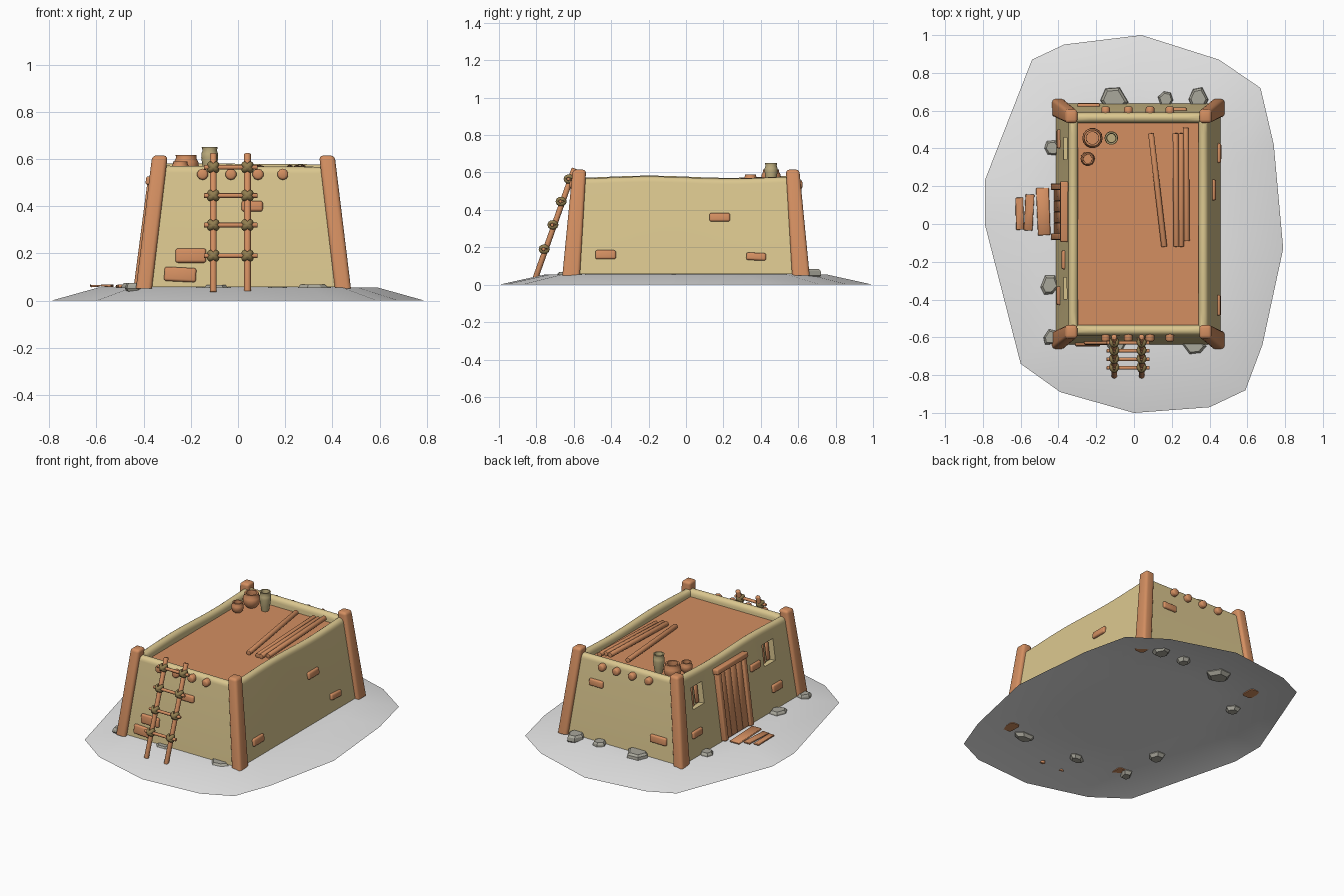
import bpy, bmesh, math, random
from mathutils import Matrix, Vector

if "Cube" in bpy.data.objects:
    bpy.data.objects.remove(bpy.data.objects["Cube"])

random.seed(4)
CX = 0.023  # the house sits slightly right of the centre


def material(name, r, g, b):
    m = bpy.data.materials.new(name)
    lin = [((c / 255 + 0.055) / 1.055) ** 2.4 for c in (r, g, b)]
    m.diffuse_color = (*lin, 1)
    m.use_nodes = True
    m.node_tree.nodes["Principled BSDF"].inputs["Base Color"].default_value = m.diffuse_color
    return m


PLASTER = material("tan plaster", 219, 199, 143)
CLAY = material("terracotta brown", 212, 143, 97)
GROUND = material("pale grey ground", 231, 231, 231)
ROCK = material("grey stone", 170, 168, 156)
ROPE = material("olive rope", 146, 126, 80)
POT = material("dull tan pottery", 190, 174, 126)


def smooth(ob, degrees):
    bpy.ops.object.select_all(action='DESELECT')
    ob.select_set(True)
    bpy.context.view_layer.objects.active = ob
    bpy.ops.object.shade_smooth_by_angle(angle=math.radians(degrees))


def finish(bm, name, mat, degrees=46):
    bmesh.ops.recalc_face_normals(bm, faces=bm.faces)
    me = bpy.data.meshes.new(name)
    bm.to_mesh(me)
    bm.free()
    ob = bpy.data.objects.new(name, me)
    bpy.context.collection.objects.link(ob)
    me.materials.append(mat)
    if degrees:
        smooth(ob, degrees)
    return ob


def loft(rings, cap_start=True, cap_end=True):
    bm = bmesh.new()
    vs = [[bm.verts.new(p) for p in r] for r in rings]
    n = len(vs[0])
    for a, b in zip(vs, vs[1:]):
        for i in range(n):
            bm.faces.new((a[i], a[(i + 1) % n], b[(i + 1) % n], b[i]))
    if cap_start:
        bm.faces.new(vs[0][::-1])
    if cap_end:
        bm.faces.new(vs[-1])
    return bm


def box(name, mat, size, matrix, bevel=0.0, segs=2, jitter=0.0):
    bm = bmesh.new()
    bmesh.ops.create_cube(bm, size=1)
    for v in bm.verts:
        v.co = Vector([c * s + random.uniform(-jitter, jitter) for c, s in zip(v.co, size)])
    if bevel:
        bmesh.ops.bevel(bm, geom=bm.edges[:], offset=bevel, segments=segs, affect='EDGES', profile=0.5)
    bm.transform(matrix)
    return finish(bm, name, mat)


def rod(name, mat, a, b, r, sides=8, bevel=0.0):
    a, b = Vector(a), Vector(b)
    bm = bmesh.new()
    bmesh.ops.create_cone(bm, cap_ends=True, segments=sides, radius1=r, radius2=r, depth=(b - a).length)
    if bevel:
        rim = [e for e in bm.edges if abs(e.verts[0].co.z - e.verts[1].co.z) < 1e-5]
        bmesh.ops.bevel(bm, geom=rim, offset=bevel, segments=2, affect='EDGES', profile=0.5)
    bm.transform(Matrix.Translation((a + b) / 2) @ (b - a).to_track_quat('Z', 'Y').to_matrix().to_4x4())
    return finish(bm, name, mat)


# Leaning wall: half sizes at height z, and a frame on each wall (local -y points out)
def half_x(z): return 0.435 - (z - 0.058) * 0.131


def half_y(z): return 0.637 - (z - 0.058) * 0.0975


def on_wall(side, u, z, out=0.0, spin=0.0):
    loc, ang, tilt = {
        'front': ((u, -half_y(z) - out, z), 0, 0.097),
        'back': ((u, half_y(z) + out, z), math.pi, 0.097),
        'right': ((CX + half_x(z) + out, u, z), math.pi / 2, 0.13),
        'left': ((CX - half_x(z) - out, u, z), -math.pi / 2, 0.13)}[side]
    return (Matrix.Translation(loc) @ Matrix.Rotation(ang, 4, 'Z')
            @ Matrix.Rotation(-tilt, 4, 'X') @ Matrix.Rotation(spin, 4, 'Y'))


# Ground mound: shell open below with a flat top
outline = [(0.04, 1), (0.45, 0.87), (0.67, 0.72), (0.74, 0.42), (0.79, -0.13), (0.68, -0.64),
           (0.59, -0.88), (0.4, -0.97), (0, -1), (-0.39, -0.89), (-0.6, -0.74), (-0.79, 0),
           (-0.79, 0.23), (-0.54, 0.87), (-0.37, 0.95)]
finish(loft([[(x * s, y * s, z) for x, y in outline] for s, z in ((1, 0), (0.75, 0.055), (0.5, 0.056))],
            cap_start=False), "ground", GROUND)


# House body: leaning walls with a rounded wavy parapet
def wall_ring(hx, hy, z, wave):
    n, m = 8, 12
    pts = [(-1 + 2 * i / n, -1) for i in range(n)] + [(1, -1 + 2 * i / m) for i in range(m)]
    pts += [(1 - 2 * i / n, 1) for i in range(n)] + [(-1, 1 - 2 * i / m) for i in range(m)]
    return [(CX + x * hx, y * hy, z + wave * 0.006 * (math.cos(4.2 * (y + 0.35)) - 0.4 * x - 0.2)) for x, y in pts]


arc = [math.pi * i / 8 for i in range(9)]
walls = finish(loft([wall_ring(0.435, 0.637, 0.057, 0)]
                    + [wall_ring(0.345 + 0.026 * math.cos(a), 0.563 + 0.027 * math.cos(a),
                                 0.547 + 0.029 * math.sin(a), 1) for a in arc]
                    + [wall_ring(0.318, 0.534, 0.515, 0)]), "walls", PLASTER)

# Roof floor
box("roof_floor", CLAY, (0.642, 1.074, 0.012), Matrix.Translation((CX, 0, 0.52)))

# Window recesses with shutters of broken planks
for i, y in enumerate((0.4, -0.34)):
    cut = box(f"window_cutter_{i}", PLASTER, (0.115, 0.08, 0.14), on_wall('left', y, 0.42))
    cut.hide_render = True
    mod = walls.modifiers.new("window", 'BOOLEAN')
    mod.operation, mod.object, mod.solver = 'DIFFERENCE', cut, 'EXACT'
    bpy.context.view_layer.objects.active = walls
    bpy.ops.object.modifier_apply(modifier=mod.name)
    bpy.data.objects.remove(cut)
    for k, (u, h) in enumerate(((-0.028, 0.135), (0.022, 0.12))):
        box(f"window_plank_{i}_{k}", CLAY, (0.03, 0.012, h),
            on_wall('left', y, 0.42, -0.026) @ Matrix.Translation((u, 0, 0)), 0.003, 1)
smooth(walls, 46)

# Corner pillars
for sx in (-1, 1):
    for sy in (-1, 1):
        rings = []
        for z, ox, oy, hx, hy in ((0.05, 0.422, 0.614, 0.034, 0.047), (0.615, 0.354, 0.57, 0.033, 0.036)):
            rings.append([(CX + sx * ox + a * hx, sy * oy + b * hy, z)
                          for a, b in ((-1, -1), (1, -1), (1, 1), (-1, 1))])
        bm = loft(rings)
        edges = [e for e in bm.edges if max(v.co.z for v in e.verts) > 0.1]
        bmesh.ops.bevel(bm, geom=edges, offset=0.017, segments=3, affect='EDGES', profile=0.5)
        finish(bm, f"corner_pillar_{sx}_{sy}", CLAY)

# Exposed bricks: wall, position along it, height, length, brick height, spin
for i, (side, u, z, w, h, spin) in enumerate((
        ('front', -0.2, 0.19, 0.13, 0.06, 0), ('front', -0.245, 0.11, 0.135, 0.06, 0.05),
        ('front', 0.06, 0.4, 0.09, 0.045, 0), ('right', -0.43, 0.16, 0.11, 0.048, 0),
        ('right', 0.18, 0.36, 0.11, 0.045, 0), ('right', 0.375, 0.15, 0.105, 0.04, 0.05),
        ('back', 0.23, 0.42, 0.1, 0.045, 0), ('back', -0.24, 0.18, 0.12, 0.05, 0),
        ('left', -0.19, 0.39, 0.1, 0.045, 0), ('left', -0.38, 0.19, 0.1, 0.05, 0),
        ('left', 0.45, 0.2, 0.1, 0.045, 0))):
    box(f"brick_{i}", CLAY, (w, 0.03, h), on_wall(side, u, z, 0.0, spin), 0.01, 3)

# Roof beam ends
for s in (-1, 1):
    for i, x in enumerate((-0.15, -0.03, 0.085, 0.19)):
        rod(f"beam_end_{s}_{i}", CLAY, (x, s * 0.56, 0.535), (x, s * 0.622, 0.535), 0.024, 10, 0.01)

# Door with frame
door = on_wall('left', 0.065, 0.27)
for i in range(4):
    box(f"door_plank_{i}", CLAY, (0.058, 0.024, 0.42),
        door @ Matrix.Translation(((i - 1.5) * 0.058, 0, 0)), 0.002, 1)
for i, u in enumerate((-0.132, 0.132)):
    box(f"door_post_{i}", CLAY, (0.036, 0.06, 0.44), door @ Matrix.Translation((u, 0, 0.008)), 0.008, 3)
box("door_lintel", CLAY, (0.32, 0.075, 0.035), on_wall('left', 0.065, 0.505), 0.008, 3)

# Loose planks lying before the door
for i, (x, y, w, l, rot) in enumerate(((-0.605, 0.055, 0.04, 0.17, 0.03), (-0.555, 0.06, 0.045, 0.19, -0.05),
                                       (-0.48, 0.065, 0.065, 0.25, 0.04))):
    box(f"loose_plank_{i}", CLAY, (w, l, 0.009), Matrix.Translation((x, y, 0.062))
        @ Matrix.Rotation(rot, 4, 'Z'), 0.002, 1, 0.002)


# Ladder with rope lashings
def ladder_y(z): return -0.805 + (z - 0.035) * 0.355


for i, x in enumerate((-0.105, 0.04)):
    rod(f"ladder_post_{i}", CLAY, (x, ladder_y(0.035), 0.035), (x, ladder_y(0.622), 0.622), 0.015, 10, 0.004)
for i, z in enumerate((0.565, 0.445, 0.32, 0.19)):
    y = ladder_y(z) - 0.012
    rod(f"ladder_rung_{i}", CLAY, (-0.145, y, z), (0.083, y, z), 0.01, 10, 0.003)
    for j, x in enumerate((-0.105, 0.04)):
        for k, ang in enumerate((-0.75, 0.75)):
            # each lashing is a flattened tube around the joint, set on the diagonal
            ring = [[((0.022 + 0.008 * math.cos(b)) * math.cos(a), (0.022 + 0.008 * math.cos(b)) * math.sin(a),
                      0.012 * math.sin(b)) for b in [t * math.tau / 8 for t in range(8)]]
                    for a in [t * math.tau / 12 for t in range(13)]]
            bm = loft(ring, False, False)
            bmesh.ops.remove_doubles(bm, verts=bm.verts, dist=1e-5)
            bm.transform(Matrix.Translation((x, y + 0.004, z)) @ Matrix.Rotation(ang, 4, 'Y'))
            finish(bm, f"rope_lashing_{i}_{j}_{k}", ROPE)

# Pots on the roof: outer profile then back down inside
shape = [(0.55, 0), (0.85, 0.2), (1, 0.5), (0.95, 0.7), (0.8, 0.87), (0.82, 1), (0.62, 1), (0.6, 0.85), (0.65, 0.5)]
tall = [(0.6, 0), (0.8, 0.3), (0.97, 0.65), (0.95, 0.78), (0.82, 0.88), (0.92, 1), (0.7, 1), (0.6, 0.87), (0.6, 0.5)]
for name, mat, prof, x, y, r, h in (("large_pot", CLAY, shape, -0.22, 0.455, 0.054, 0.092),
                                    ("small_pot", CLAY, shape, -0.245, 0.345, 0.038, 0.066),
                                    ("tall_pot", POT, tall, -0.12, 0.455, 0.037, 0.127)):
    finish(loft([[(x + r * k * math.cos(t * math.tau / 14), y + r * k * math.sin(t * math.tau / 14), 0.524 + h * z)
                  for t in range(14)] for k, z in prof]), name, mat)

# Poles stacked on the roof
for i, (x0, y0, x1, y1) in enumerate(((0.09, 0.48, 0.16, -0.12), (0.22, 0.48, 0.225, -0.12),
                                      (0.25, 0.48, 0.25, -0.12), (0.275, 0.51, 0.28, -0.09))):
    rod(f"roof_pole_{i}", CLAY, (x0, y0, 0.56), (x1, y1, 0.538), 0.016, 10, 0.002)

# Stones around the foot of the walls
for i, (x, y, sx, sy, top) in enumerate((
        (-0.11, 0.66, 0.085, 0.07, 0.085), (0.17, 0.66, 0.042, 0.045, 0.08), (0.34, 0.665, 0.06, 0.065, 0.085),
        (-0.43, 0.4, 0.05, 0.045, 0.075), (-0.445, -0.32, 0.05, 0.065, 0.075), (-0.44, -0.6, 0.045, 0.045, 0.075),
        (0.31, -0.645, 0.075, 0.05, 0.068), (-0.09, -0.64, 0.06, 0.035, 0.066))):
    spokes = [(t * math.tau / 6 + random.uniform(-0.3, 0.3), random.uniform(0.8, 1.1)) for t in range(6)]
    finish(loft([[(x + sx * k * r * math.cos(a), y + sy * k * r * math.sin(a), z) for a, r in spokes]
                 for k, z in ((0.7, 0.03), (1, 0.05), (0.95, top - 0.012), (0.75, top))]), f"stone_{i}", ROCK, 0)
